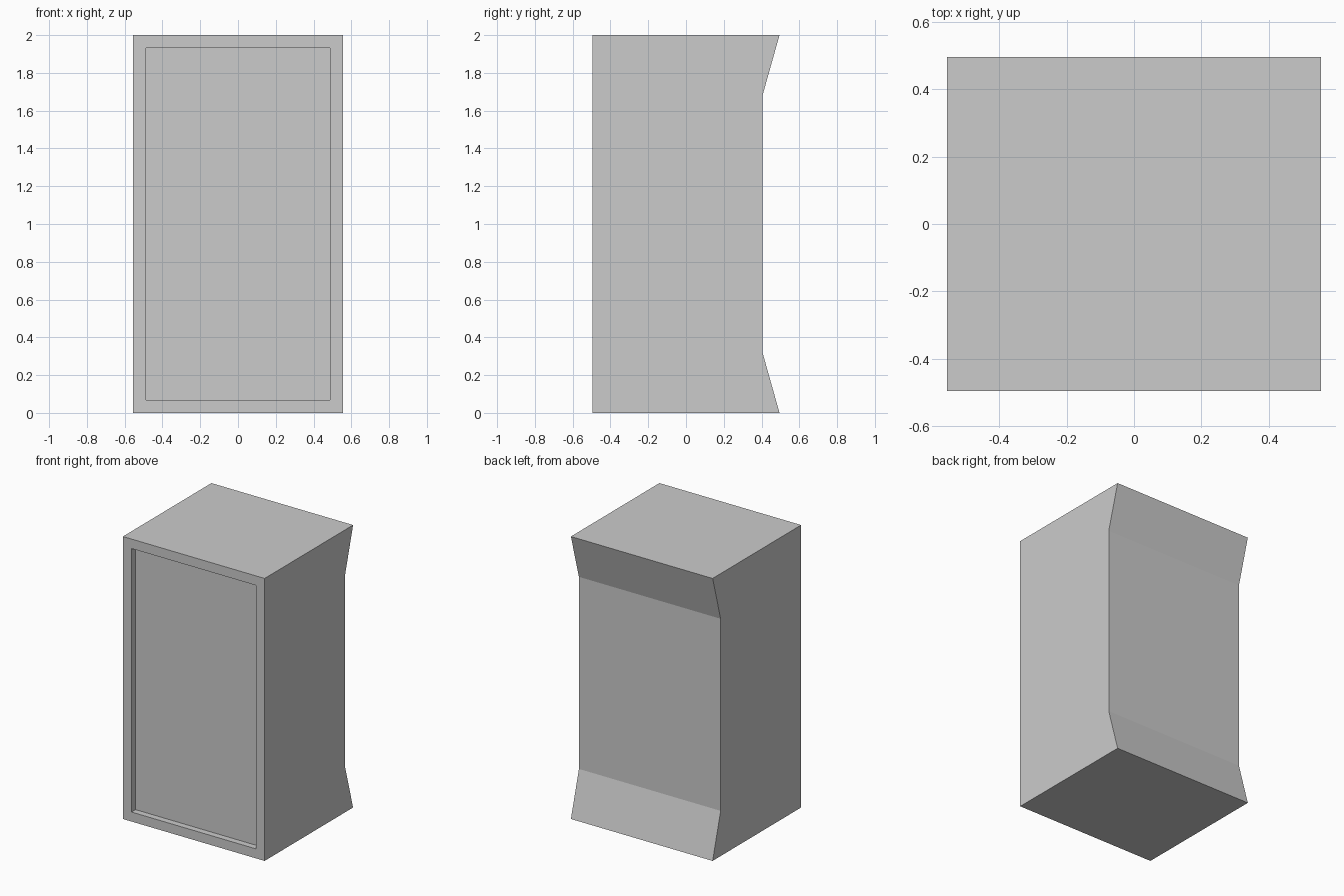
import bpy
import bmesh
from mathutils import Vector

cube = bpy.data.objects.get("Cube")
if cube:
    bpy.data.objects.remove(cube, do_unlink=True)

# Single grey paint
grey = bpy.data.materials.new("grey_paint")
grey.use_nodes = True
colour = (0.6, 0.6, 0.6, 1.0)
grey.diffuse_color = colour
grey.node_tree.nodes["Principled BSDF"].inputs["Base Color"].default_value = colour

HALF_WIDTH, HALF_DEPTH, HEIGHT = 0.555, 0.495, 2.0
WAIST_Y, WAIST_Z = 0.405, 0.32      # pinched back panel
BORDER, RECESS = 0.095, 0.045       # front frame and its inset depth

bm = bmesh.new()

# Side profile (y, z), extruded across the width
profile = [
    (-HALF_DEPTH, 0), (HALF_DEPTH, 0),
    (WAIST_Y, WAIST_Z), (WAIST_Y, HEIGHT - WAIST_Z),
    (HALF_DEPTH, HEIGHT), (-HALF_DEPTH, HEIGHT),
]
side = bm.faces.new([bm.verts.new((-HALF_WIDTH, y, z)) for y, z in profile])
extruded = bmesh.ops.extrude_face_region(bm, geom=[side], use_keep_orig=True)
moved = [v for v in extruded["geom"] if isinstance(v, bmesh.types.BMVert)]
bmesh.ops.translate(bm, verts=moved, vec=(2 * HALF_WIDTH, 0, 0))
bmesh.ops.recalc_face_normals(bm, faces=bm.faces)

# Front panel: frame border, then a straight-walled recess
front = min(bm.faces, key=lambda f: f.calc_center_median().y)
bmesh.ops.inset_region(bm, faces=[front], thickness=BORDER)
bmesh.ops.inset_region(bm, faces=[front], thickness=0)
bmesh.ops.translate(bm, verts=front.verts, vec=Vector((0, RECESS, 0)))
bmesh.ops.recalc_face_normals(bm, faces=bm.faces)

mesh = bpy.data.meshes.new("cabinet_body")
bm.to_mesh(mesh)
bm.free()
mesh.materials.append(grey)
body = bpy.data.objects.new("cabinet_body", mesh)
bpy.context.collection.objects.link(body)
